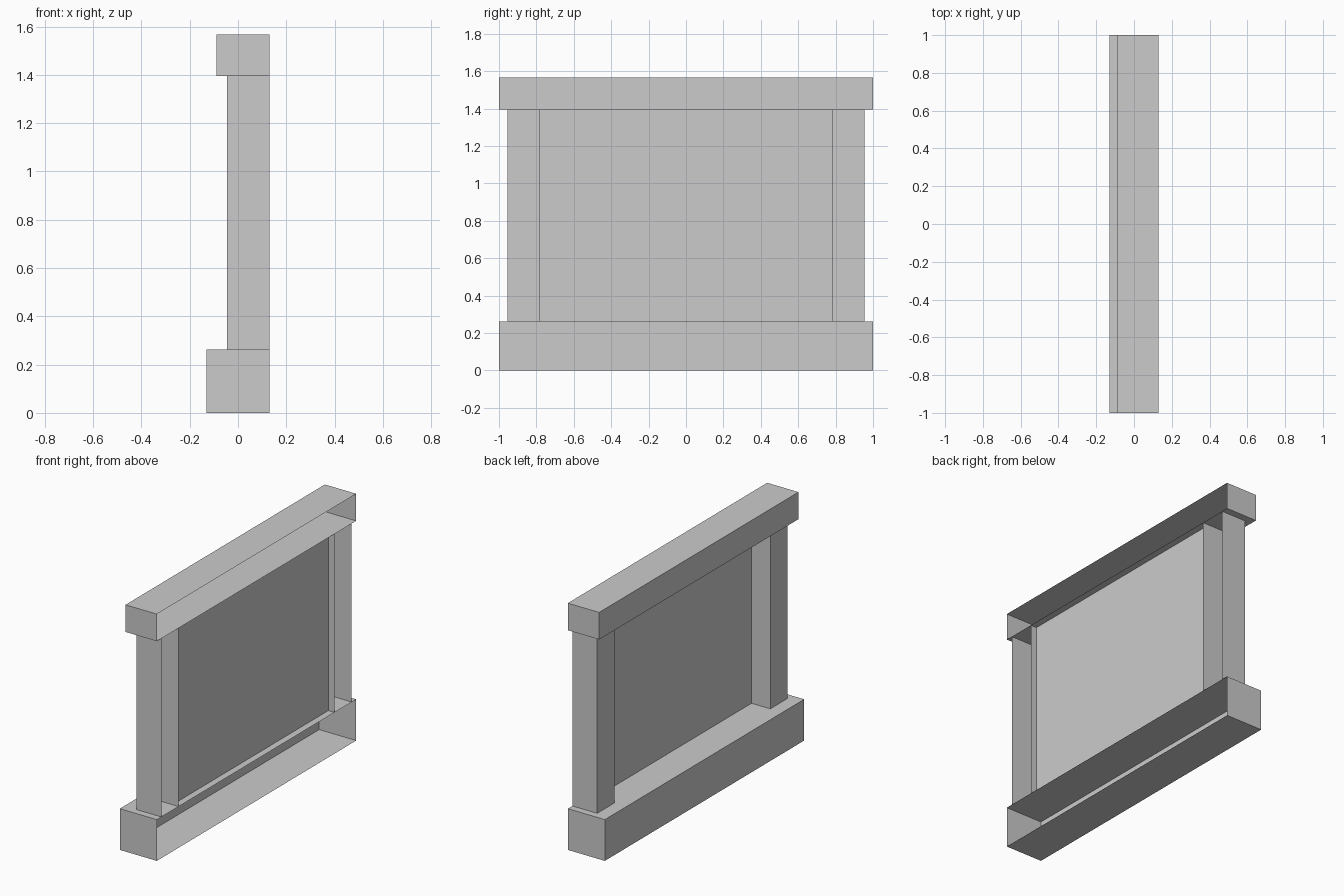
import bpy
import bmesh
from mathutils import Matrix, Vector

cube = bpy.data.objects.get("Cube")
if cube:
    bpy.data.objects.remove(cube, do_unlink=True)

grey = bpy.data.materials.new("plain_grey")
grey.use_nodes = True
colour = (0.6, 0.6, 0.6, 1)
grey.diffuse_color = colour
grey.node_tree.nodes["Principled BSDF"].inputs["Base Color"].default_value = colour

WALL = 0.13      # shared flat side of every part
PANEL_X = 0.087  # recessed sheet


def finish(name, bm):
    mesh = bpy.data.meshes.new(name)
    bm.to_mesh(mesh)
    bm.free()
    mesh.materials.append(grey)
    obj = bpy.data.objects.new(name, mesh)
    bpy.context.collection.objects.link(obj)


def hollow_box(name, x0, y0, y1, z0, z1, open_ends=False):
    """Box shell open on its +x side, and optionally at top and bottom."""
    bm = bmesh.new()
    size = Vector((WALL - x0, y1 - y0, z1 - z0))
    centre = Vector((WALL + x0, y0 + y1, z0 + z1)) / 2
    bmesh.ops.create_cube(bm, size=1, matrix=Matrix.LocRotScale(centre, None, size))
    bm.normal_update()
    removed = [f for f in bm.faces
               if f.normal.x > 0.5 or (open_ends and abs(f.normal.z) > 0.5)]
    bmesh.ops.delete(bm, geom=removed, context='FACES')
    finish(name, bm)


# Long beams
hollow_box("base_beam", -0.13, -1, 1, 0, 0.262)
hollow_box("top_beam", -0.09, -1, 1, 1.395, 1.567)

# Upright posts
hollow_box("front_post", -0.045, -0.955, -0.782, 0.262, 1.395, True)
hollow_box("back_post", -0.045, 0.782, 0.955, 0.262, 1.395, True)

# Thin sheet between the posts
bm = bmesh.new()
corners = [(-0.782, 0.262), (0.782, 0.262), (0.782, 1.395), (-0.782, 1.395)]
bm.faces.new([bm.verts.new((PANEL_X, y, z)) for y, z in reversed(corners)])
finish("panel", bm)
